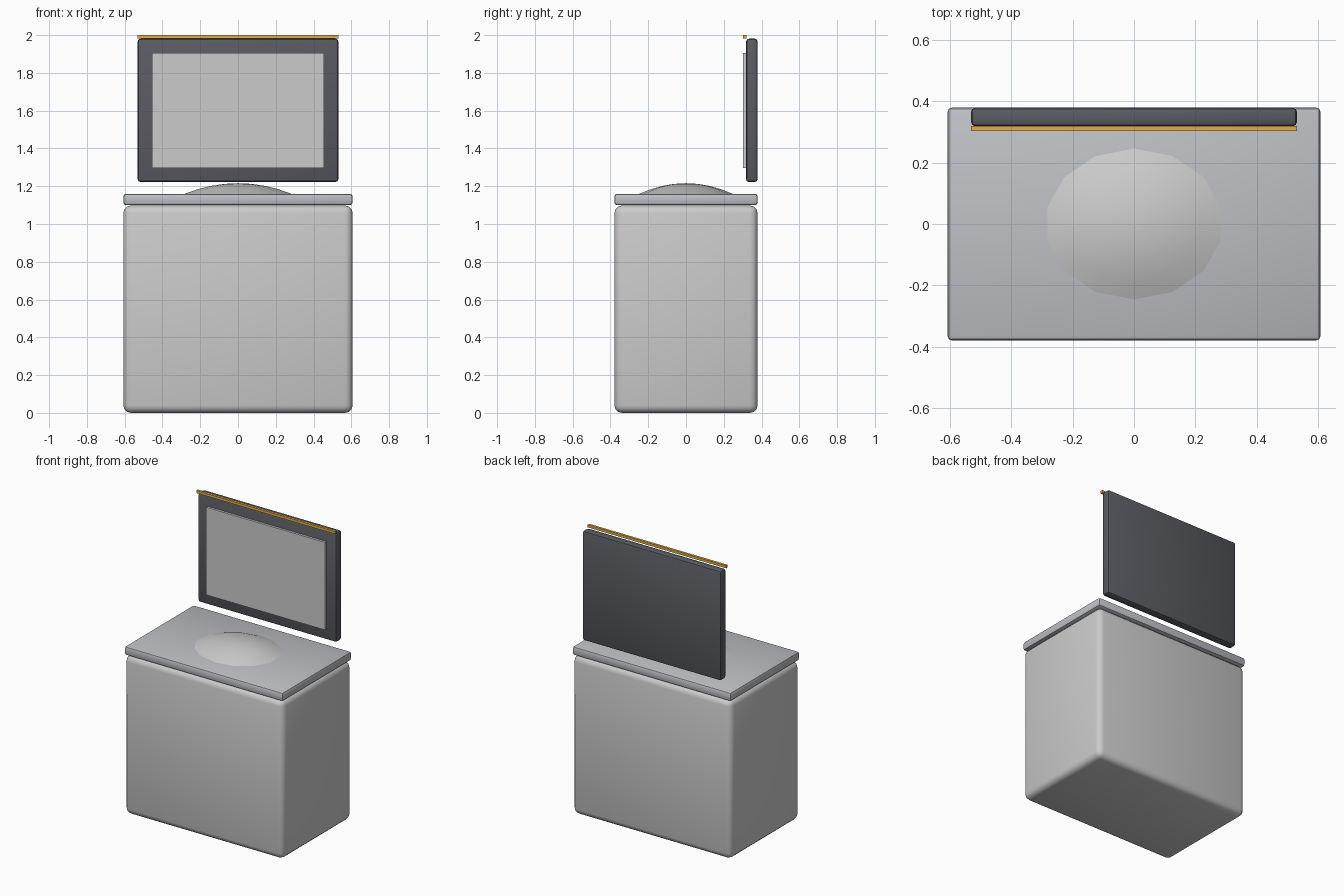
import bpy, bmesh
from math import cos, sin, pi

if "Cube" in bpy.data.objects:
    bpy.data.objects.remove(bpy.data.objects["Cube"])


def material(name, rgb):
    m = bpy.data.materials.new(name)
    m.diffuse_color = (*rgb, 1)
    m.use_nodes = True
    m.node_tree.nodes["Principled BSDF"].inputs["Base Color"].default_value = m.diffuse_color
    return m


def finish(bm, name, mat):
    bmesh.ops.recalc_face_normals(bm, faces=bm.faces)
    mesh = bpy.data.meshes.new(name)
    bm.to_mesh(mesh)
    bm.free()
    ob = bpy.data.objects.new(name, mesh)
    bpy.context.collection.objects.link(ob)
    if mat:
        mesh.materials.append(mat)
    return ob


def smooth(ob):
    bpy.ops.object.select_all(action='DESELECT')
    ob.select_set(True)
    bpy.context.view_layer.objects.active = ob
    bpy.ops.object.shade_smooth_by_angle()


def box(name, half_x, y, z, bevel=0, segments=2, mat=None):
    bm = bmesh.new()
    bmesh.ops.create_cube(bm, size=1)
    for v in bm.verts:
        v.co = (v.co.x * 2 * half_x, y[v.co.y > 0], z[v.co.z > 0])
    if bevel:
        bmesh.ops.bevel(bm, geom=bm.edges[:], offset=bevel, segments=segments,
                        profile=0.5, affect='EDGES')
    ob = finish(bm, name, mat)
    if bevel:
        smooth(ob)
    return ob


def dome(name, rx, ry, z, height, sides=14, rings=4, mat=None):
    bm = bmesh.new()
    loops = []
    for i in range(rings):
        t = 1 - i / rings
        loops.append([bm.verts.new((rx * t * cos(a), ry * t * sin(a), z + height * (1 - t * t)))
                      for a in (pi / 2 + 2 * pi * k / sides for k in range(sides))])
    top = bm.verts.new((0, 0, z + height))
    for k in range(sides):
        n = (k + 1) % sides
        for a, b in zip(loops, loops[1:]):
            bm.faces.new((a[k], a[n], b[n], b[k]))
        bm.faces.new((loops[-1][k], loops[-1][n], top))
    bm.faces.new(loops[0][::-1])
    ob = finish(bm, name, mat)
    smooth(ob)
    return ob


stone = material("stone_grey", (0.52, 0.53, 0.56))
dark = material("dark_grey", (0.10, 0.105, 0.12))
gold = material("gold", (0.75, 0.42, 0.07))
white = material("white", (0.92, 0.92, 0.93))

# Vanity base, countertop and domed basin
box("cabinet", 0.607, (-0.379, 0.379), (0.0, 1.098), 0.04, 3)
box("countertop", 0.607, (-0.379, 0.379), (1.10, 1.16), 0.014, 2, stone)
dome("basin", 0.2925, 0.248, 1.159, 0.057, mat=white)

# Mirror with frame, glass panel and light strip
box("mirror_frame", 0.531, (0.318, 0.379), (1.222, 1.981), 0.015, 2, dark)
box("mirror_glass", 0.455, (0.302, 0.32), (1.297, 1.904))
box("light_strip", 0.531, (0.302, 0.319), (1.982, 2.0), mat=gold)
